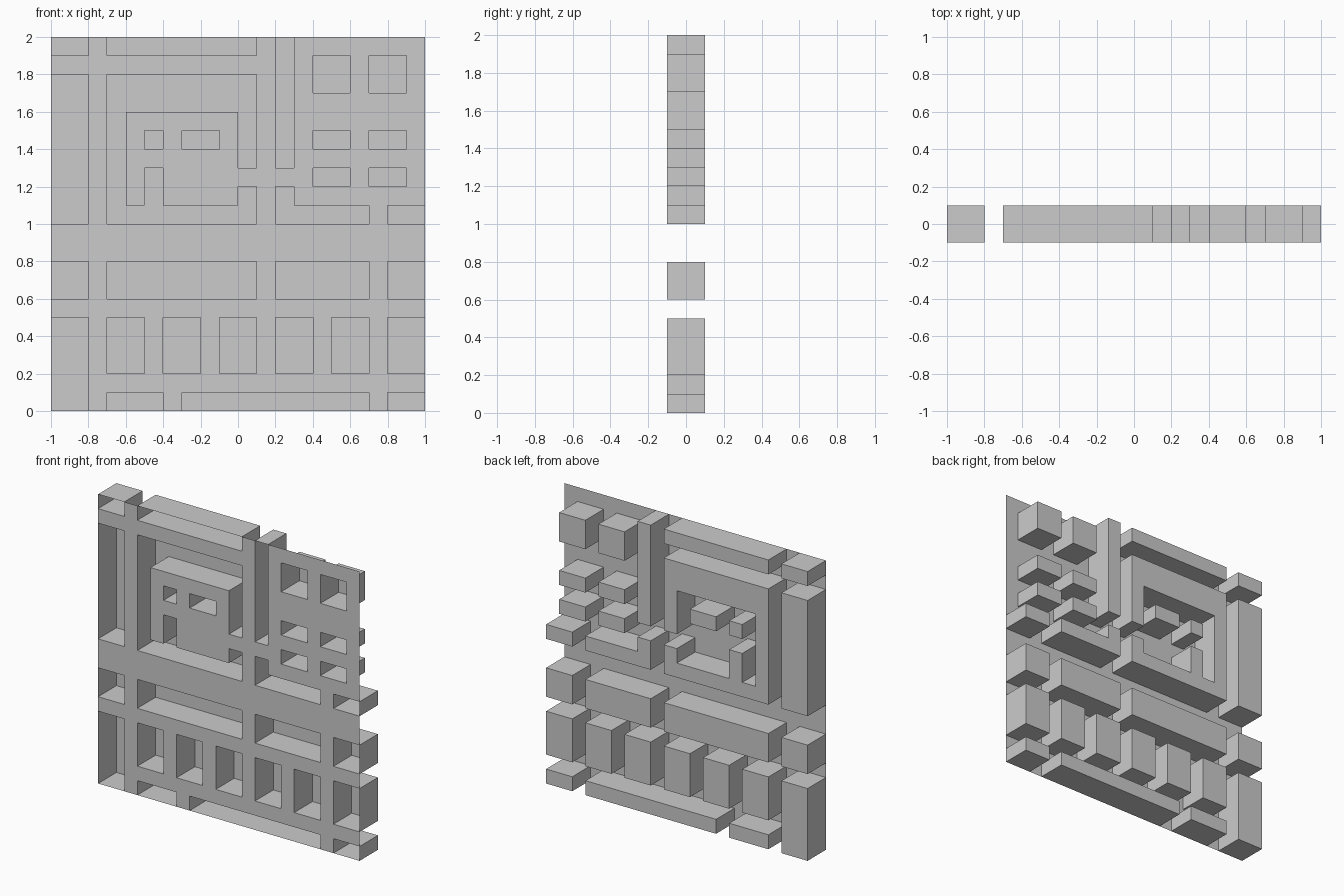
import bpy
import bmesh

cube = bpy.data.objects.get("Cube")
if cube:
    bpy.data.objects.remove(cube, do_unlink=True)

CELL = 0.1      # street module
COUNT = 20      # modules along each side
FRONT, BACK = -0.1, 0.1

grey = bpy.data.materials.new("plain grey")
grey.use_nodes = True
colour = (0.6, 0.6, 0.6, 1.0)
grey.diffuse_color = colour
grey.node_tree.nodes["Principled BSDF"].inputs["Base Color"].default_value = colour


def cells_of(rects):
    """Modules covered by rectangles given as left, bottom, right, top."""
    return {(i, k) for l, b, r, t in rects for i in range(l, r) for k in range(b, t)}


def point(i, y, k):
    return (i * CELL - 1, y, k * CELL)


def build(name, cells, depth, walls):
    """Flat modules at one depth, with walls up to the street around their outline."""
    bm = bmesh.new()

    def quad(*points):
        bm.faces.new([bm.verts.new(point(*p)) for p in points])

    for i, k in sorted(cells):
        r, t = i + 1, k + 1
        quad((i, depth, k), (r, depth, k), (r, depth, t), (i, depth, t))
        if not walls:
            continue
        sides = {
            (i - 1, k): ((i, k), (i, t)),
            (r, k): ((r, t), (r, k)),
            (i, k - 1): ((r, k), (i, k)),
            (i, t): ((i, t), (r, t)),
        }
        for neighbour, (a, b) in sides.items():
            if neighbour not in cells:
                quad((a[0], FRONT, a[1]), (a[0], BACK, a[1]),
                     (b[0], BACK, b[1]), (b[0], FRONT, b[1]))
    bmesh.ops.remove_doubles(bm, verts=bm.verts[:], dist=CELL / 100)
    mesh = bpy.data.meshes.new(name)
    bm.to_mesh(mesh)
    bm.free()
    mesh.materials.append(grey)
    bpy.context.collection.objects.link(bpy.data.objects.new(name, mesh))


# Column spans shared by several rows of blocks
left, wide, middle, right = (0, 2), (3, 11), (12, 17), (18, 20)


def row(spans, bottom, top):
    return [(l, bottom, r, top) for l, r in spans]


blocks = {
    "left_column": row([left], 0, 5) + row([left], 10, 18) + row([left], 19, 20),
    "bottom_row": row([(3, 6), (7, 17), right], 0, 1),
    "short_block_row": row([(x, x + 2) for x in range(3, 18, 3)] + [right], 2, 5),
    "long_block_row": row([left, wide, middle, right], 6, 8),
    "top_bar": row([wide], 19, 20),
    "upright_bar": row([(12, 13)], 13, 20),
    "corner_block": row([middle], 10, 11) + row([(12, 13)], 11, 12),
    "edge_block": row([right], 10, 11),
    # Frame around the courtyard, open on its right side
    "courtyard_frame": row([wide], 10, 11) + row([wide], 16, 18)
    + row([(3, 4)], 11, 16) + row([(10, 11)], 13, 16)
    + row([(10, 11)], 11, 12) + row([(5, 6)], 11, 13),
    "courtyard_blocks": row([(5, 6), (7, 9)], 14, 15),
}
pair = [(14, 16), (17, 19)]
blocks["window_blocks"] = row(pair, 17, 19) + row(pair, 14, 15) + row(pair, 12, 13)

# Raised blocks, open toward the front
streets = cells_of([(0, 0, COUNT, COUNT)])
for name, rects in blocks.items():
    cells = cells_of(rects)
    streets -= cells
    build(name, cells, BACK, True)

# Thin sheet of streets between the blocks
build("street_sheet", streets, FRONT, False)
